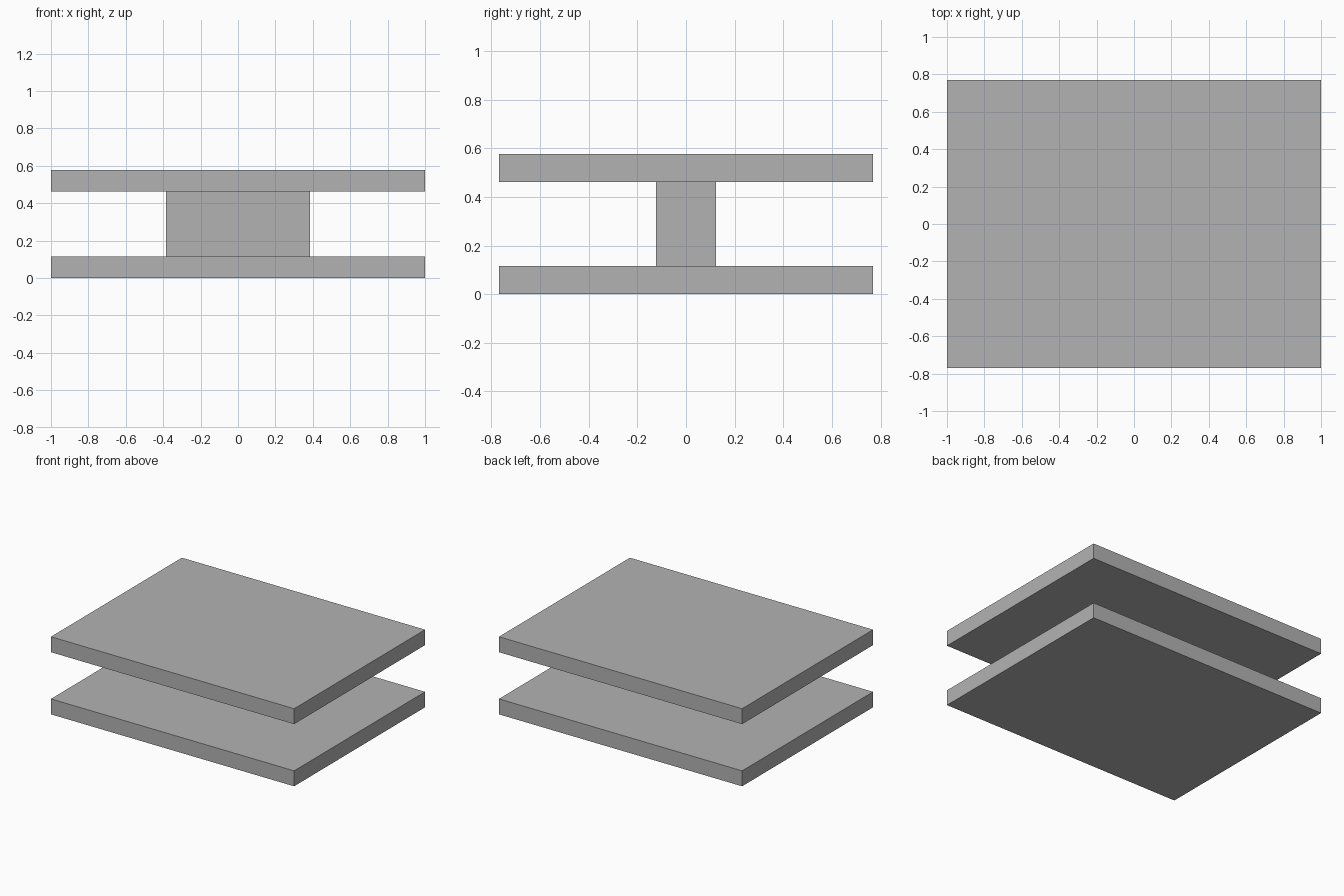
import bpy

# Remove the default object
cube = bpy.data.objects.get("Cube")
if cube:
    bpy.data.objects.remove(cube, do_unlink=True)

# Single grey material
COLOUR = (0.45, 0.45, 0.45, 1.0)
grey = bpy.data.materials.new("plain_grey")
grey.use_nodes = True
grey.diffuse_color = COLOUR
grey.node_tree.nodes["Principled BSDF"].inputs["Base Color"].default_value = COLOUR


def box(name, width, depth, bottom, top):
    """Centred block standing between two heights."""
    bpy.ops.mesh.primitive_cube_add(size=1, location=(0, 0, (bottom + top) / 2))
    obj = bpy.context.object
    obj.name = name
    obj.scale = (width, depth, top - bottom)
    bpy.ops.object.transform_apply(location=False, rotation=False, scale=True)
    obj.data.materials.append(grey)
    return obj


WIDTH, DEPTH, HEIGHT = 2.0, 1.538, 0.577
SLAB = 0.115

# Two matching slabs joined by a central block
box("bottom_slab", WIDTH, DEPTH, 0, SLAB)
box("top_slab", WIDTH, DEPTH, HEIGHT - SLAB, HEIGHT)
box("centre_block", 0.77, 0.246, SLAB, HEIGHT - SLAB)
